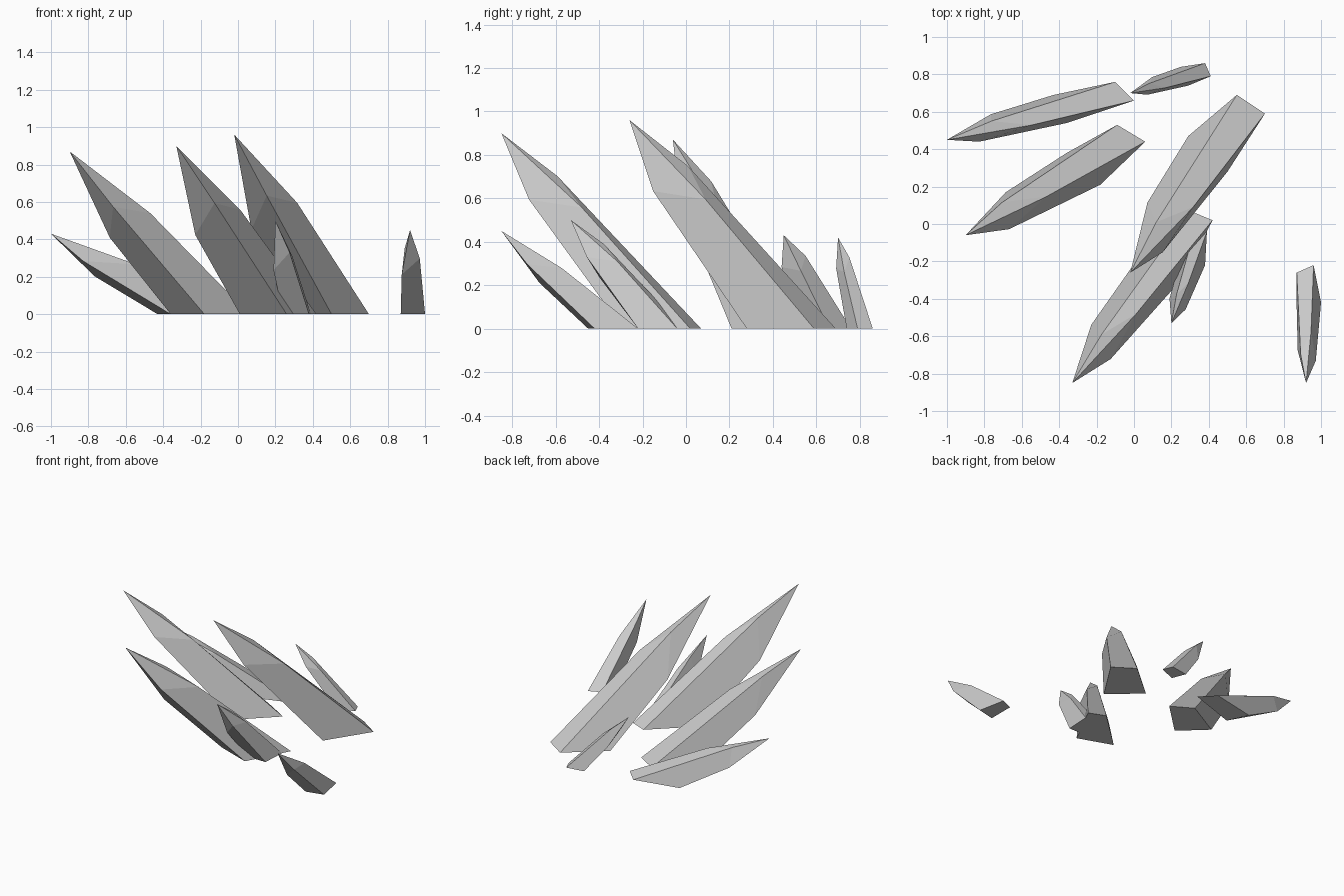
import bpy
import bmesh
from mathutils import Vector

# Remove the default object only
default_object = bpy.data.objects.get("Cube")
if default_object:
    bpy.data.objects.remove(default_object, do_unlink=True)

# Single flat stone colour
stone = bpy.data.materials.new("pale_grey_stone")
stone.use_nodes = True
stone_colour = (0.6, 0.6, 0.6, 1.0)
stone.diffuse_color = stone_colour
shader = stone.node_tree.nodes["Principled BSDF"]
shader.inputs["Base Color"].default_value = stone_colour
shader.inputs["Roughness"].default_value = 0.9

# Height of each shoulder corner as a share of the tip height,
# and how far the shoulders swell away from the straight spike
SHOULDERS = (0.78, 0.62, 0.66, 0.47)
SWELL = 0.33


def leaning_crystal(name, tip, footprint):
    """Four-sided shard: ground footprint, uneven shoulder ring, sharp tip."""
    apex = Vector(tip)
    foot = [Vector((x, y, 0)) for x, y in footprint]
    centre = sum(foot, Vector()) / len(foot)
    shoulder = [corner.lerp(apex, share) + SWELL * (corner - centre)
                for corner, share in zip(foot, SHOULDERS)]

    bm = bmesh.new()
    lower_ring = [bm.verts.new(point) for point in foot]
    upper_ring = [bm.verts.new(point) for point in shoulder]
    point_vert = bm.verts.new(apex)
    bm.faces.new(lower_ring)
    for i in range(len(foot)):
        j = (i + 1) % len(foot)
        bm.faces.new((lower_ring[i], lower_ring[j],
                      upper_ring[j], upper_ring[i]))
        bm.faces.new((upper_ring[i], upper_ring[j], point_vert))
    bmesh.ops.recalc_face_normals(bm, faces=bm.faces[:])

    mesh = bpy.data.meshes.new(name)
    bm.to_mesh(mesh)
    bm.free()
    mesh.materials.append(stone)
    shard = bpy.data.objects.new(name, mesh)
    bpy.context.collection.objects.link(shard)
    return shard


# Footprint corners run clockwise from the rear left of each shard
# Large shards
leaning_crystal("right_low_crystal", (-1, .45, .43),
                ((-.1, .76), (0, .66), (-.36, .54), (-.43, .69)))
leaning_crystal("right_tall_crystal", (-.9, -.06, .87),
                ((-.09, .53), (.06, .44), (-.18, .21), (-.36, .38)))
leaning_crystal("centre_tall_crystal", (-.02, -.26, .96),
                ((.55, .69), (.7, .59), (.5, .28), (.29, .47)))
leaning_crystal("front_tall_crystal", (-.33, -.85, .9),
                ((.3, .07), (.42, .02), (.26, -.29), (.01, -.2)))

# Small shards
leaning_crystal("front_small_crystal", (.2, -.53, .5),
                ((.33, -.01), (.39, -.04), (.38, -.22), (.24, -.22)))
leaning_crystal("left_small_crystal", (.92, -.85, .45),
                ((.87, -.26), (.96, -.22), (1, -.42), (.87, -.45)))
leaning_crystal("back_small_crystal", (-.02, .7, .42),
                ((.38, .86), (.41, .79), (.29, .74), (.25, .84)))
